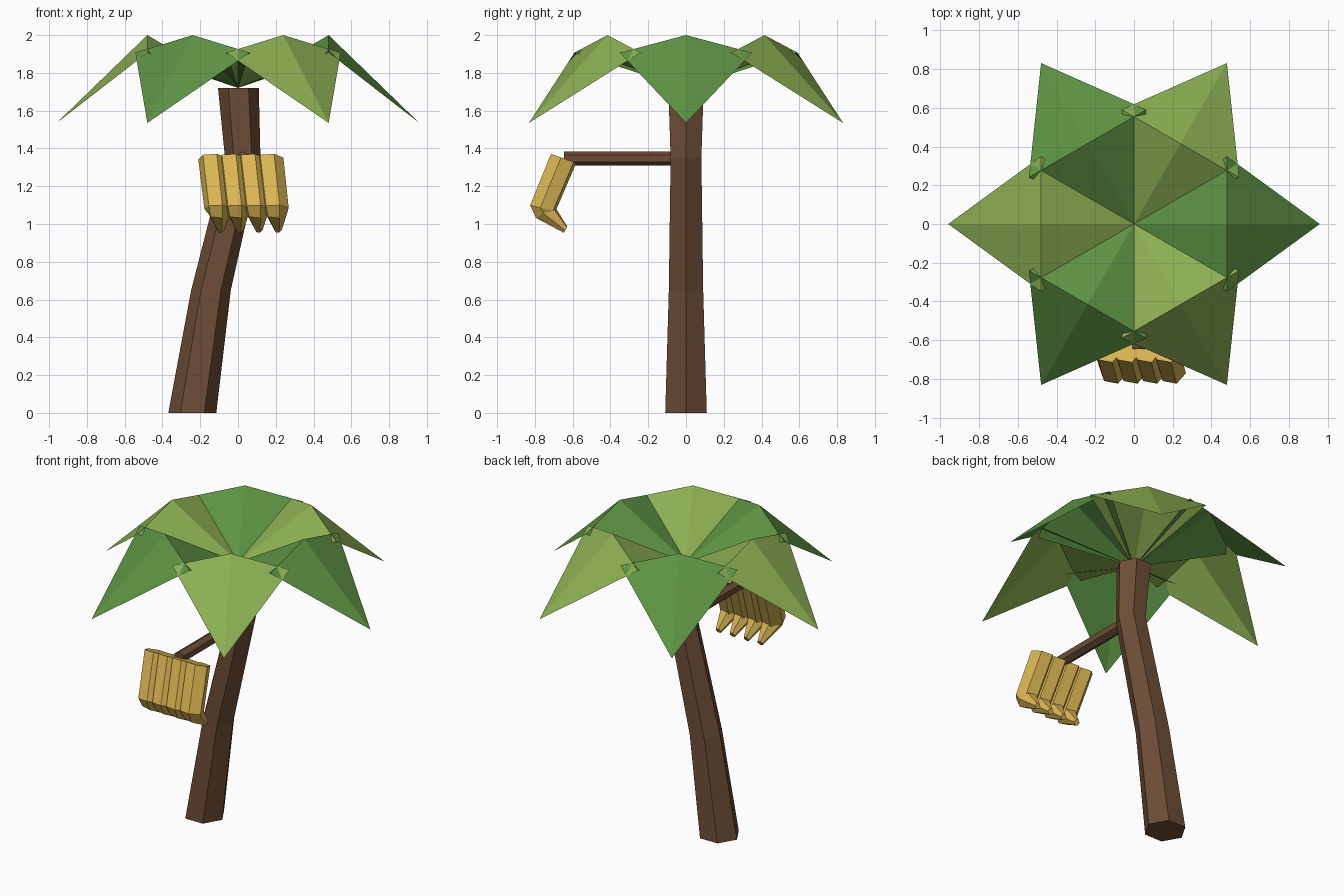
import bpy
import bmesh
from math import radians, cos, sin
from mathutils import Vector, Matrix

if "Cube" in bpy.data.objects:
    bpy.data.objects.remove(bpy.data.objects["Cube"], do_unlink=True)


def material(name, *rgb):
    color = tuple((c / 255) ** 2.2 for c in rgb) + (1.0,)
    mat = bpy.data.materials.new(name)
    mat.use_nodes = True
    mat.diffuse_color = color
    mat.node_tree.nodes["Principled BSDF"].inputs["Base Color"].default_value = color
    return mat


BARK = material("bark brown", 108, 78, 56)
GREEN = material("leaf green", 93, 146, 68)
LIME = material("leaf yellow green", 139, 174, 83)
YELLOW = material("fruit yellow", 218, 180, 84)


def add_object(name, bm, mat):
    mesh = bpy.data.meshes.new(name)
    bm.to_mesh(mesh)
    bm.free()
    mesh.materials.append(mat)
    obj = bpy.data.objects.new(name, mesh)
    bpy.context.collection.objects.link(obj)
    return obj


def hex_ring(center, radius, tilt=0, yaw=0):
    """Six points around a centre, turned about z and then tipped about x."""
    turn = Matrix.Rotation(radians(tilt), 3, "X")
    angles = [radians(60 * k + yaw) for k in range(6)]
    return [Vector(center) + turn @ Vector((radius * cos(a), radius * sin(a), 0))
            for a in angles]


def loft(name, rings, mat):
    """Skin a closed tube through a list of rings."""
    bm = bmesh.new()
    loops = [[bm.verts.new(p) for p in ring] for ring in rings]
    for low, high in zip(loops, loops[1:]):
        for k in range(6):
            n = (k + 1) % 6
            bm.faces.new((low[k], low[n], high[n], high[k]))
    bm.faces.new(loops[0])
    bm.faces.new(loops[-1])
    bmesh.ops.recalc_face_normals(bm, faces=bm.faces)
    return add_object(name, bm, mat)


# Leaning six-sided trunk: x, z, radius
trunk_path = [(-0.242, 0, 0.127), (-0.143, 0.65, 0.105),
              (0.025, 1.35, 0.094), (0.002, 1.72, 0.108)]
loft("trunk", [hex_ring((x, 0, z), r) for x, z, r in trunk_path], BARK)

# Fruit stem reaching out of the trunk to the front
loft("fruit_stem", [hex_ring((0.025, y, 1.347), 0.038, tilt=90, yaw=30)
                    for y in (0, -0.645)], BARK)

# Crown of six folded leaves, alternating two greens
for i in range(6):
    bm = bmesh.new()
    base, ridge, left, right, tip = [bm.verts.new(p) for p in (
        (0, 0, 1.72), (0.48, 0, 2.0), (0.48, 0.35, 1.907),
        (0.48, -0.35, 1.907), (0.96, 0, 1.535))]
    for face in ((base, ridge, left), (base, right, ridge),
                 (ridge, tip, left), (ridge, right, tip)):
        bm.faces.new(face)
    bmesh.ops.rotate(bm, verts=bm.verts, matrix=Matrix.Rotation(radians(60 * i), 3, "Z"))
    add_object(f"leaf_{i + 1}", bm, LIME if i % 2 else GREEN)

# Bunch of four bent fruits: x, y, z, radius, tilt of each ring
fruit_path = [(0.015, -0.648, 1.347, 0.075, -20),
              (0.045, -0.758, 1.083, 0.073, -14),
              (0.048, -0.745, 1.063, 0.062, 32),
              (0.06, -0.638, 0.97, 0.02, 60)]
for i in range(4):
    shift = (i - 1.5) * 0.101
    loft(f"fruit_{i + 1}", [hex_ring((x + shift, y, z), r, tilt, -11)
                            for x, y, z, r, tilt in fruit_path], YELLOW)
